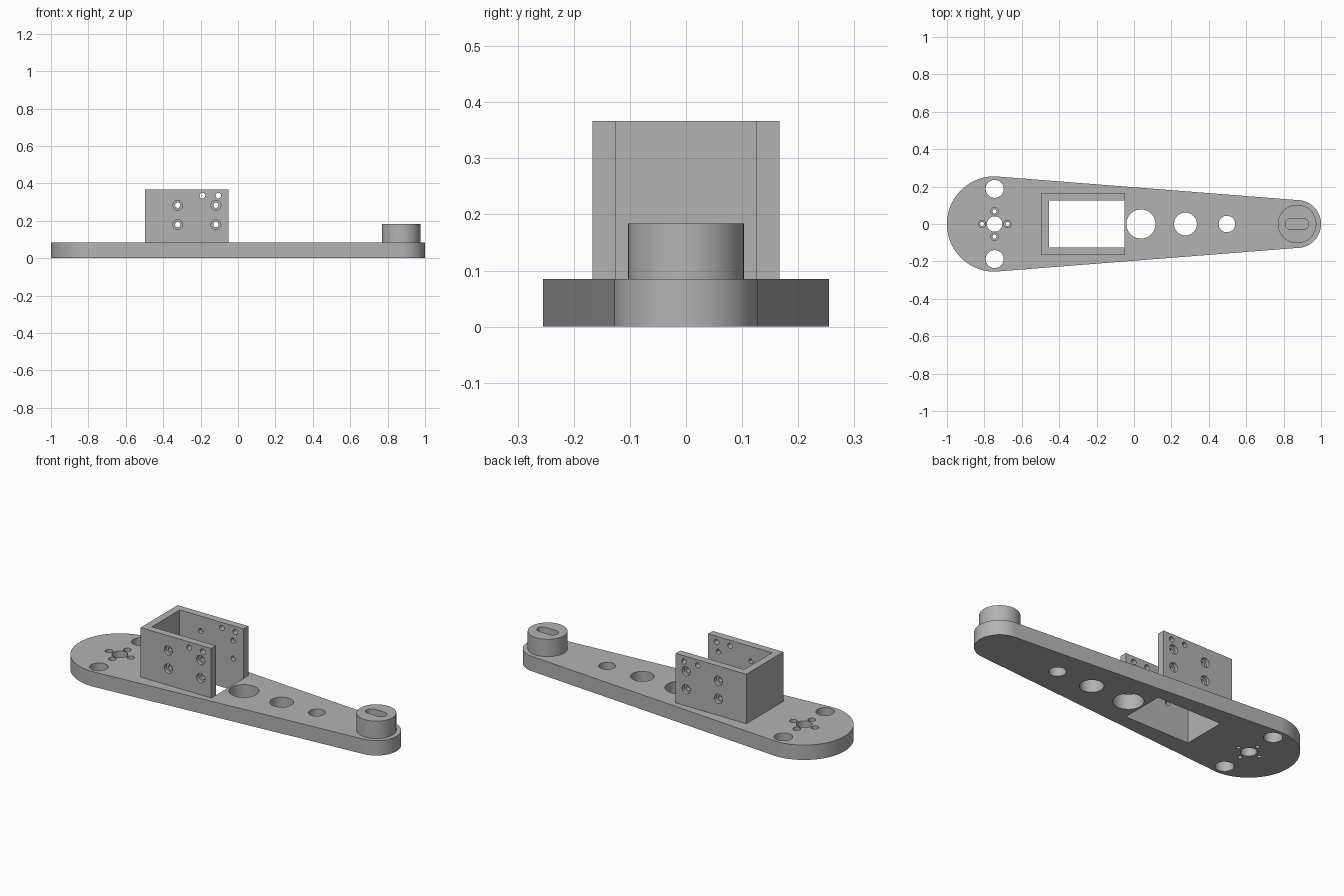
import bpy, bmesh
from math import sin, cos, pi, radians
from mathutils import Vector, Matrix

cube = bpy.data.objects.get("Cube")
if cube:
    bpy.data.objects.remove(cube, do_unlink=True)

grey = bpy.data.materials.new("light grey")
grey.use_nodes = True
colour = (0.45, 0.45, 0.45, 1)
grey.diffuse_color = colour
grey.node_tree.nodes["Principled BSDF"].inputs["Base Color"].default_value = colour

PLATE_TOP, BRACKET_TOP, BOSS_TOP = 0.085, 0.367, 0.184
BIG_X, BIG_R = -0.745, 0.255
TIP_X, TIP_R = 0.872, 0.128


def arc(cx, r, start, end, steps=48):
    """Points along an arc centred on the x axis, angles in half turns."""
    angles = [pi * (start + (end - start) * i / steps) for i in range(steps + 1)]
    return [(cx + r * cos(a), r * sin(a)) for a in angles]


def prism(name, outline, z0, z1):
    """Extrude a flat outline upwards from z0 to z1."""
    bm = bmesh.new()
    base = bm.faces.new([bm.verts.new((x, y, z0)) for x, y in outline])
    top = bmesh.ops.extrude_face_region(bm, geom=[base])
    moved = [v for v in top["geom"] if isinstance(v, bmesh.types.BMVert)]
    bmesh.ops.translate(bm, verts=moved, vec=(0, 0, z1 - z0))
    bmesh.ops.recalc_face_normals(bm, faces=bm.faces)
    mesh = bpy.data.meshes.new(name)
    bm.to_mesh(mesh)
    bm.free()
    mesh.materials.append(grey)
    obj = bpy.data.objects.new(name, mesh)
    bpy.context.collection.objects.link(obj)
    return obj


def rod(centre, r, depth, axis="Z"):
    """Round cutter running along z or y."""
    obj = prism("hole_cutter", arc(0, r, 0, 2)[:-1], -depth / 2, depth / 2)
    turn = Matrix.Rotation(pi / 2, 4, "X") if axis == "Y" else Matrix()
    obj.data.transform(Matrix.Translation(Vector(centre)) @ turn)
    return obj


def activate(obj):
    bpy.ops.object.select_all(action="DESELECT")
    obj.select_set(True)
    bpy.context.view_layer.objects.active = obj


def cut(target, cutter):
    cutter.hide_render = True
    mod = target.modifiers.new("cut", "BOOLEAN")
    mod.operation, mod.solver, mod.object = "DIFFERENCE", "EXACT", cutter
    activate(target)
    bpy.ops.object.modifier_apply(modifier=mod.name)
    bpy.data.objects.remove(cutter, do_unlink=True)


# Tapered arm with rounded ends
arm = prism("arm_plate",
            arc(BIG_X, BIG_R, 0.5, 1.5) + arc(TIP_X, TIP_R, -0.5, 0.5), 0, PLATE_TOP)

# Window below the bracket
X0, X1, WALL, HALF = -0.497, -0.052, 0.042, 0.167
INNER = HALF - WALL
cut(arm, prism("window_cutter", [(X0 + WALL, -INNER), (X1, -INNER),
                                 (X1, INNER), (X0 + WALL, INNER)], -0.1, 0.2))

# Lightening holes, hub hole and the two side holes
for x, y, r in [(0.037, 0, 0.078), (0.275, 0, 0.061), (0.497, 0, 0.044),
                (BIG_X, 0, 0.041), (BIG_X, 0.188, 0.048), (BIG_X, -0.188, 0.048)]:
    cut(arm, rod((x, y, 0), r, 1))

# Four counterbored screw holes around the hub
for i in range(4):
    x, y = BIG_X + 0.068 * cos(i * pi / 2), 0.068 * sin(i * pi / 2)
    cut(arm, rod((x, y, 0), 0.011, 1))
    cut(arm, rod((x, y, PLATE_TOP), 0.02, 0.08))

# U-shaped bracket, open towards the tip
bracket = prism("bracket", [(X1, -HALF), (X1, -INNER), (X0 + WALL, -INNER),
                            (X0 + WALL, INNER), (X1, INNER), (X1, HALF),
                            (X0, HALF), (X0, -HALF)], PLATE_TOP, BRACKET_TOP)
for x in (-0.322, -0.118):
    for z in (0.18, 0.283):
        cut(bracket, rod((x, 0, z), 0.014, 1, "Y"))
        for side in (-1, 1):
            cut(bracket, rod((x, side * HALF, z), 0.026, 0.04, "Y"))
for x in (-0.19, -0.105):
    cut(bracket, rod((x, 0, 0.335), 0.015, 1, "Y"))

# Round boss with a blind slot
boss = prism("tip_boss", arc(TIP_X, 0.103, 0, 2)[:-1], PLATE_TOP, BOSS_TOP)
slot = arc(TIP_X - 0.032, 0.03, 0.5, 1.5) + arc(TIP_X + 0.032, 0.03, -0.5, 0.5)
cut(boss, prism("slot_cutter", slot, 0.11, 0.3))

for obj in (arm, bracket, boss):
    activate(obj)
    bpy.ops.object.shade_smooth_by_angle(angle=radians(30))
